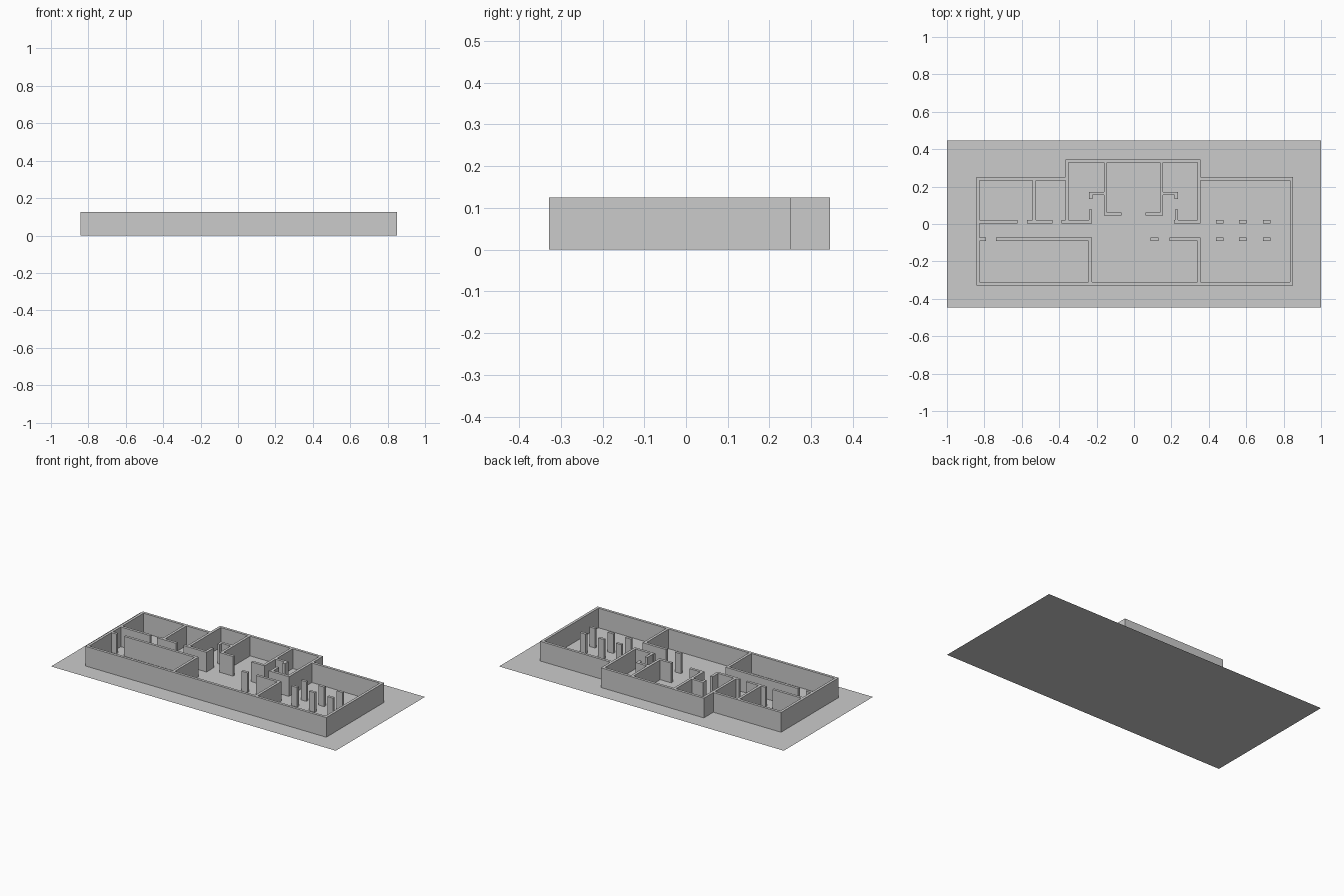
import bpy, bmesh

if "Cube" in bpy.data.objects:
    bpy.data.objects.remove(bpy.data.objects["Cube"])

H = 0.125   # wall height
T = 0.017   # wall thickness


def finish(name, bm):
    mesh = bpy.data.meshes.new(name)
    bm.to_mesh(mesh)
    bm.free()
    obj = bpy.data.objects.new(name, mesh)
    bpy.context.collection.objects.link(obj)
    return obj


def plane(name, x0, x1, y0, y1, z):
    bm = bmesh.new()
    bm.faces.new([bm.verts.new((x, y, z)) for x, y in
                  ((x0, y0), (x1, y0), (x1, y1), (x0, y1))])
    return finish(name, bm)


def walls(name, rects):
    """Merge plan rectangles (x0, x1, y0, y1) into one outline and extrude it."""
    xs = sorted({round(v, 4) for r in rects for v in r[:2]})
    ys = sorted({round(v, 4) for r in rects for v in r[2:]})
    bm = bmesh.new()
    for xa, xb in zip(xs, xs[1:]):
        for ya, yb in zip(ys, ys[1:]):
            cx, cy = (xa + xb) / 2, (ya + yb) / 2
            if any(r[0] < cx < r[1] and r[2] < cy < r[3] for r in rects):
                bm.faces.new([bm.verts.new((x, y, 0)) for x, y in
                              ((xa, ya), (xb, ya), (xb, yb), (xa, yb))])
    bmesh.ops.remove_doubles(bm, verts=bm.verts, dist=1e-5)
    ext = bmesh.ops.extrude_face_region(bm, geom=bm.faces[:])
    top = [g for g in ext["geom"] if isinstance(g, bmesh.types.BMVert)]
    bmesh.ops.translate(bm, verts=top, vec=(0, 0, H))
    bmesh.ops.dissolve_limit(bm, angle_limit=0.01, verts=bm.verts, edges=bm.edges)
    bmesh.ops.recalc_face_normals(bm, faces=bm.faces)
    return finish(name, bm)


def along_x(y, x0, x1):      # wall with its upper edge at y
    return (x0, x1, y - T, y)


def along_y(x, y0, y1):      # wall with its left edge at x
    return (x, x + T, y0, y1)


# Plan reference lines
L, R, S, N, NB = -0.843, 0.85, -0.328, 0.25, 0.345
BL, BR = -0.367, 0.339       # left edges of the raised bay's side walls
CN, CS = 0.021, -0.073       # corridor wall lines

# Site slab and large hall floor
plane("ground", -1, 1, -0.447, 0.447, 0)
plane("hall_floor", BR + T, R - T, S + T, N - T, 0.001)

# Perimeter with the rear bay
walls("outer_walls", [
    along_x(S + T, L, R), along_y(L, S, N), along_y(R - T, S, N),
    along_x(N, L, BL + T), along_x(N, BR, R),
    along_x(NB, BL, BR + T),
    along_y(BL, CN - T, NB), along_y(BR, CN - T, NB)])

# Rooms along the rear side of the corridor
rear = [along_y(-0.542, CN - T, N - T),
        along_x(CN, L + T, -0.622), along_x(CN, -0.572, -0.437),
        along_x(CN, -0.387, -0.225), along_x(CN, 0.213, BR)]

# Central entrance rooms, each side a near mirror of the other
for s, cx in ((-1, -0.002), (1, -0.004)):
    def sx(a, b):
        return tuple(sorted((cx + s * a, cx + s * b)))
    rear += [(*sx(0.142, 0.142 + T), 0.045, NB - T),   # partition
             (*sx(0.065, 0.142 + T), 0.045, 0.045 + T),  # entrance return
             (*sx(0.142, 0.238), 0.155, 0.155 + T),    # lobby head
             (*sx(0.238 - T, 0.238), 0.135, 0.172),    # door jamb
             (*sx(0.222, 0.222 + T), CN - T, 0.077)]   # opposite jamb
walls("rear_partitions", rear)

# Rooms along the front side of the corridor
walls("front_partitions", [
    along_x(CS, L + T, -0.79), along_x(CS, -0.737, -0.225),
    along_y(-0.242, S + T, CS), along_x(CS, 0.19, BR + T),
    along_y(BR, S + T, CS), along_x(CS, 0.087, 0.13)])

# Two rows of piers in the hall
walls("hall_piers", [along_x(y, x, x + 0.04)
                     for y in (CN, CS) for x in (0.438, 0.562, 0.69)])
